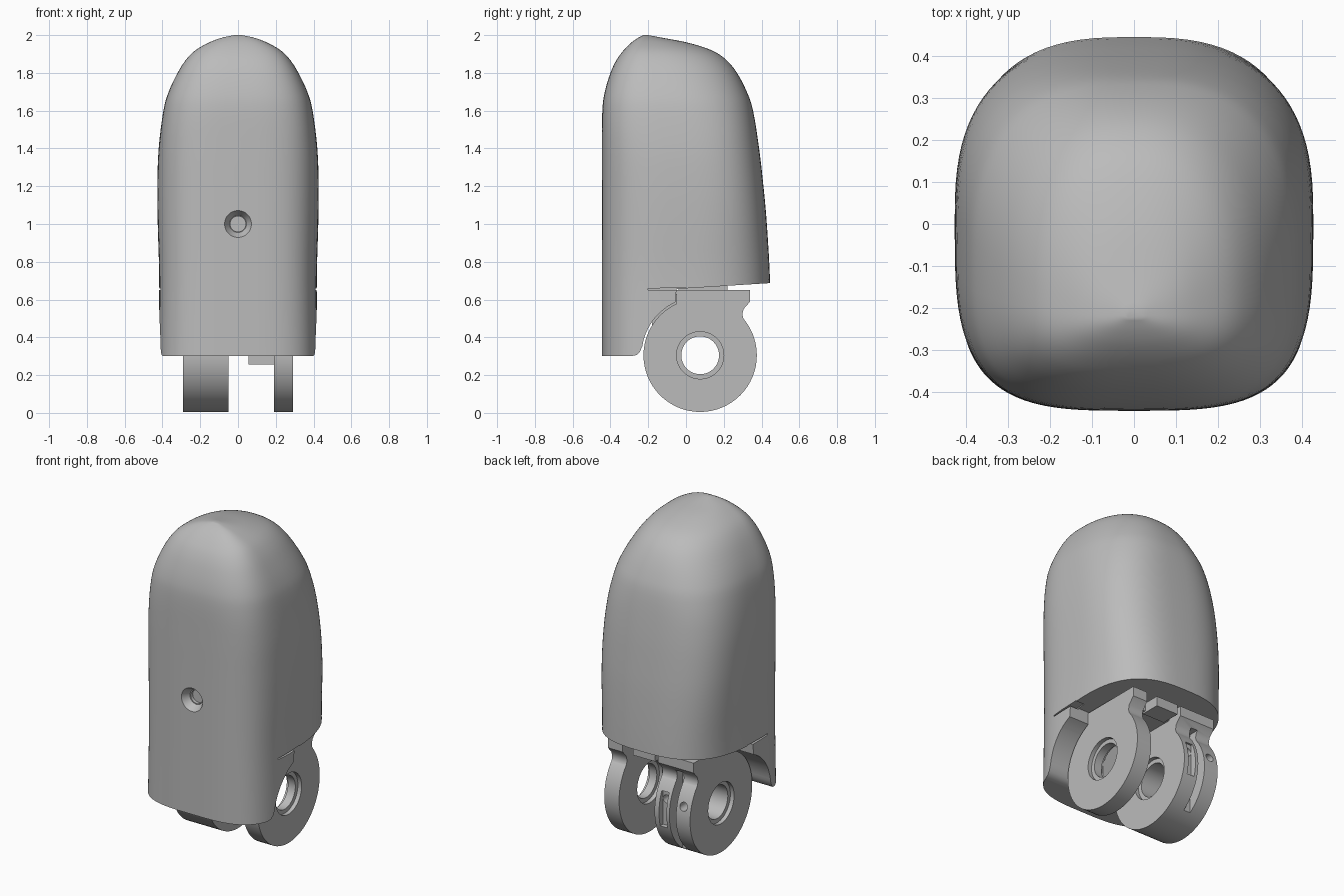
import bpy, bmesh
from math import pi, sin, cos, copysign
from mathutils import Matrix, Vector

default = bpy.data.objects.get("Cube")
if default:
    bpy.data.objects.remove(default)

grey = bpy.data.materials.new("matte grey")
grey.use_nodes = True
grey.diffuse_color = (0.5, 0.5, 0.5, 1)
grey.node_tree.nodes["Principled BSDF"].inputs["Base Color"].default_value = grey.diffuse_color

HINGE_Y, HINGE_Z, LUG_R = 0.075, 0.305, 0.3


def finish(name, bm):
    bmesh.ops.recalc_face_normals(bm, faces=bm.faces)
    mesh = bpy.data.meshes.new(name)
    bm.to_mesh(mesh)
    bm.free()
    mesh.materials.append(grey)
    obj = bpy.data.objects.new(name, mesh)
    bpy.context.collection.objects.link(obj)
    return obj


def box(name, x, y, z):
    bm = bmesh.new()
    bmesh.ops.create_cube(bm, size=1)
    for v in bm.verts:
        v.co = [a + (b - a) * (c + 0.5) for (a, b), c in zip((x, y, z), v.co)]
    return finish(name, bm)


def cylinder(name, axis, centre, r, length, r2=None, sides=48):
    bm = bmesh.new()
    turn = Matrix.Rotation(pi / 2, 4, "Y" if axis == "X" else "X")
    bmesh.ops.create_cone(bm, cap_ends=True, segments=sides, radius1=r,
                          radius2=r if r2 is None else r2, depth=length,
                          matrix=Matrix.Translation(centre) @ turn)
    return finish(name, bm)


def prism(name, profile, x0, x1):
    """Side profile of (y, z) points drawn out along x."""
    bm = bmesh.new()
    face = bm.faces.new([bm.verts.new((x0, y, z)) for y, z in profile])
    out = bmesh.ops.extrude_face_region(bm, geom=[face])
    verts = [g for g in out["geom"] if isinstance(g, bmesh.types.BMVert)]
    bmesh.ops.translate(bm, verts=verts, vec=(x1 - x0, 0, 0))
    return finish(name, bm)


def activate(obj):
    bpy.ops.object.select_all(action="DESELECT")
    obj.select_set(True)
    bpy.context.view_layer.objects.active = obj


def combine(obj, operation, *tools):
    for tool in tools:
        tool.hide_render = True
        mod = obj.modifiers.new("combine", "BOOLEAN")
        mod.operation, mod.object, mod.solver = operation, tool, "EXACT"
        activate(obj)
        bpy.ops.object.modifier_apply(modifier=mod.name)
        bpy.data.objects.remove(tool)


def smooth(obj, angle=0.6):
    activate(obj)
    bpy.ops.object.shade_smooth_by_angle(angle=angle)


# Shell: height, half width, front y, back y, y of widest line
SECTIONS = [Vector(s) for s in (
    (.3, .42, -.445, .455, -.05), (.7, .417, -.445, .445, -.03),
    (1, .425, -.445, .428, 0), (1.2, .427, -.445, .41, 0),
    (1.4, .42, -.445, .387, -.03), (1.6, .395, -.443, .355, -.08),
    (1.7, .367, -.43, .322, -.11), (1.8, .32, -.4, .27, -.14),
    (1.87, .275, -.367, .212, -.16), (1.92, .225, -.33, .135, -.18),
    (1.96, .155, -.29, .01, -.2), (1.985, .09, -.255, -.12, -.21),
    (2, .02, -.225, -.2, -.215))]


def section(i, t):
    a, b, c, d = (SECTIONS[min(max(i + k, 0), len(SECTIONS) - 1)] for k in (-1, 0, 1, 2))
    return b + (c - a) * (t / 2) + (a * 2 - b * 5 + c * 4 - d) * (t * t / 2) \
        + (b * 3 - a - c * 3 + d) * (t ** 3 / 2)


def ring(bm, s, sides=96):
    z, half, front, back, mid = s
    round_top = max(0, (z - 1.5) / 0.5)
    verts = []
    for k in range(sides):
        c, d = cos(2 * pi * k / sides), sin(2 * pi * k / sides)
        power = 2 / ((3.4 if d < 0 else 2.8) - 0.6 * round_top)
        depth = mid - front if d < 0 else back - mid
        verts.append(bm.verts.new((half * copysign(abs(c) ** power, c),
                                   mid + depth * copysign(abs(d) ** power, d), z)))
    return verts


bm = bmesh.new()
steps = [(i, t / 4) for i in range(len(SECTIONS) - 1) for t in range(4)]
rings = [ring(bm, section(i, t)) for i, t in steps] + [ring(bm, SECTIONS[-1])]
for low, high in zip(rings, rings[1:]):
    for k in range(len(low)):
        n = (k + 1) % len(low)
        bm.faces.new((low[k], low[n], high[n], high[k]))
bm.faces.new(rings[0])
bm.faces.new(rings[-1])
shell = finish("fingertip_shell", bm)

# Hinge pocket with sloping underside at the back of the shell
gap = LUG_R + 0.01
arc = [(HINGE_Y + gap * cos(a), HINGE_Z + gap * sin(a))
       for a in (pi * (0.95 - 0.31 * k / 16) for k in range(17))]
pocket = prism("pocket_cutter", [(-.29, .2), (-.29, .3), (-.26, .307), (-.243, .325)] + arc
               + [(-.05, .656), (.6, .697), (.6, .2)], -1, 1)
combine(shell, "DIFFERENCE", pocket)

# Narrow slit on each side where the cap meets the lower front
for side in (-1, 1):
    slit = prism("slit_cutter", [(-.2, .65), (0, .65), (0, .664), (-.2, .658)],
                 side * 0.36, side * 0.6)
    combine(shell, "DIFFERENCE", slit)

# Countersunk screw hole in the front
combine(shell, "DIFFERENCE",
        cylinder("countersink_cutter", "Y", (0, -.43, 1), .045, .06, .08),
        cylinder("screw_cutter", "Y", (0, -.4, 1), .04, .16))
smooth(shell)

screw = cylinder("screw_socket", "Y", (0, -.36, 1), .04, .04)
smooth(screw)


def lug(name, x0, x1):
    """Hinge disc with a neck up to the shell and a stepped bore."""
    mid, width = (x0 + x1) / 2, x1 - x0
    centre = (mid, HINGE_Y, HINGE_Z)
    disc = cylinder(name, "X", centre, LUG_R, width, sides=64)
    neck = prism("neck", [(-.05, .4), (-.05, .65), (.34, .65), (.34, .59),
                          (.305, .55), (.298, .52), (.31, .48), (.2, .4)], x0, x1)
    combine(disc, "UNION", neck)
    combine(disc, "DIFFERENCE", cylinder("bore", "X", centre, .1, 1))
    for x in (x0, x1):
        combine(disc, "DIFFERENCE",
                cylinder("counterbore", "X", (x, HINGE_Y, HINGE_Z), .125, .05))
    return disc


thin_lug = lug("thin_lug", .19, .29)
smooth(thin_lug)

# Wide lug has a rim groove and two cord holes
wide_lug = lug("wide_lug", -.29, -.05)
combine(wide_lug, "DIFFERENCE",
        box("groove_cutter", (-.195, -.15), (.25, .5), (0, .56)),
        box("slot_cutter", (-.13, -.08), (.335, .5), (.22, .43)),
        cylinder("cord_cutter_inner", "Y", (-.105, .33, .38), .025, .2, sides=24),
        cylinder("cord_cutter_outer", "Y", (-.24, .33, .38), .025, .2, sides=24))
smooth(wide_lug)

# Bridge between the lugs, mounting pad, rear tab and inner stop
box("bridge_plate", (-.29, .29), (-.05, .24), (.6, .65))
box("mounting_pad", (-.25, .25), (-.04, .22), (.64, .72))
box("rear_tab", (-.03, .12), (.22, .34), (.59, .65))
box("inner_stop", (.055, .19), (-.18, -.04), (.255, .63))
